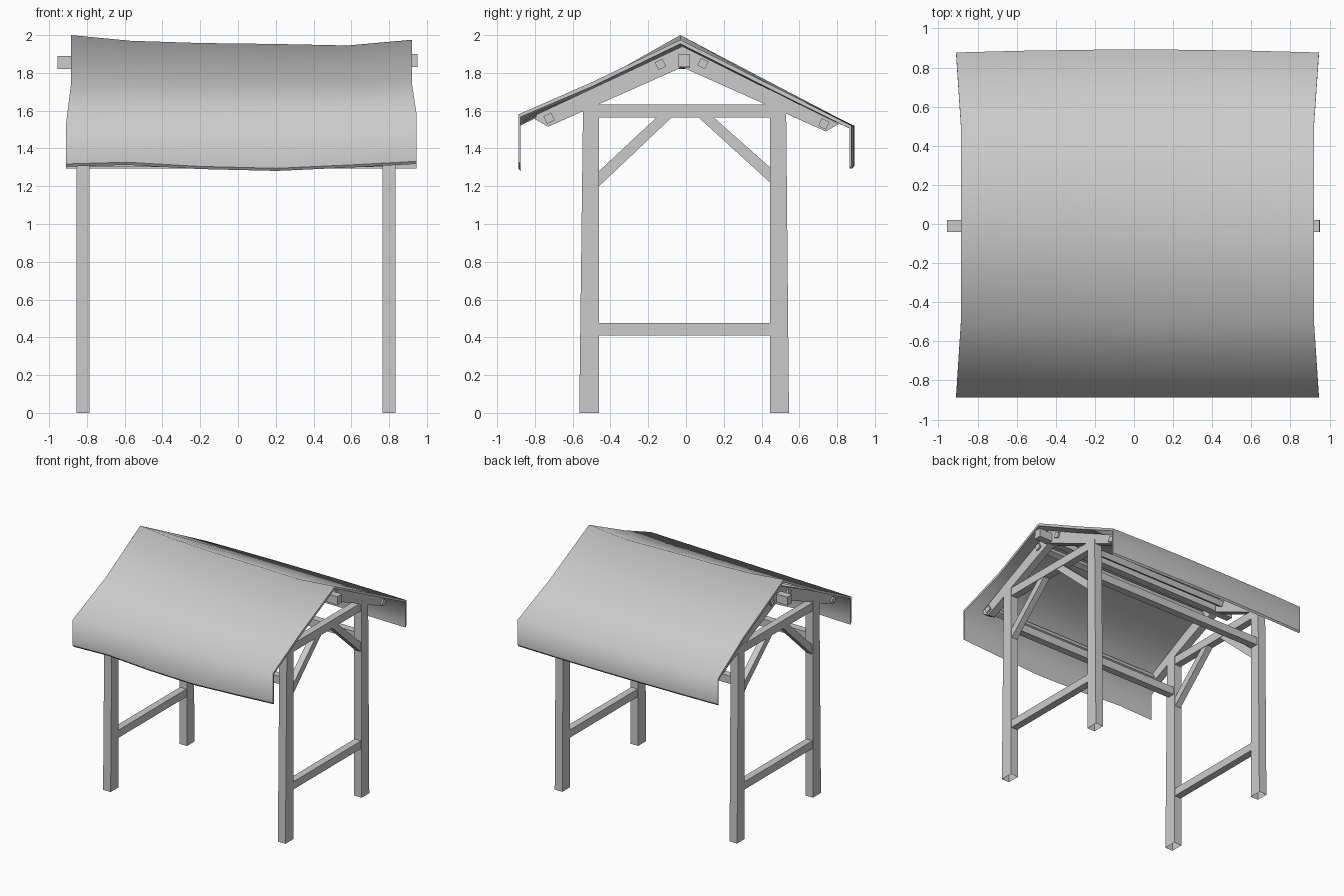
import bpy, bmesh
from mathutils import Vector, Matrix

cube = bpy.data.objects.get("Cube")
if cube:
    bpy.data.objects.remove(cube, do_unlink=True)

grey = bpy.data.materials.new("plain_grey")
grey.use_nodes = True
grey.diffuse_color = (0.6, 0.6, 0.6, 1)
grey.node_tree.nodes["Principled BSDF"].inputs["Base Color"].default_value = grey.diffuse_color


def finish(name, bm):
    bmesh.ops.recalc_face_normals(bm, faces=bm.faces)
    mesh = bpy.data.meshes.new(name)
    bm.to_mesh(mesh)
    bm.free()
    mesh.materials.append(grey)
    obj = bpy.data.objects.new(name, mesh)
    bpy.context.collection.objects.link(obj)
    return obj


def beam(name, a, b, width, depth):
    """Box timber from a to b; width lies level, depth lies across it."""
    a, b = Vector(a), Vector(b)
    along = (b - a).normalized()
    side = Vector((0, 0, 1)).cross(along).normalized()
    up = along.cross(side)
    turn = Matrix((along, side, up)).transposed().to_4x4()
    size = Matrix.Diagonal(((b - a).length, width, depth, 1))
    bm = bmesh.new()
    bmesh.ops.create_cube(bm, size=1, matrix=Matrix.Translation((a + b) / 2) @ turn @ size)
    return finish(name, bm)


def prism(name, x, thick, outline):
    """Extrude a (y, z) outline along x, centred on x."""
    bm = bmesh.new()
    face = bm.faces.new([bm.verts.new((x - thick / 2, y, z)) for y, z in outline])
    out = bmesh.ops.extrude_face_region(bm, geom=[face])
    bmesh.ops.translate(bm, verts=[v for v in out["geom"] if isinstance(v, bmesh.types.BMVert)],
                        vec=(thick, 0, 0))
    return finish(name, bm)


def post(name, x, inner, top_y, base_y):
    """Upright, wider at the foot, with an open underside."""
    obj = prism(name, x, 0.07, [(inner, 0), (base_y, 0), (top_y, 1.62), (inner, 1.65)])
    bm = bmesh.new()
    bm.from_mesh(obj.data)
    foot = [f for f in bm.faces if f.calc_center_median().z < 0.01]
    bmesh.ops.delete(bm, geom=foot, context="FACES_ONLY")
    bm.to_mesh(obj.data)
    bm.free()


# End frames
ENDS = (("right", -0.82), ("left", 0.80))
for side, x in ENDS:
    post("front_post_" + side, x, -0.46, -0.545, -0.565)
    post("back_post_" + side, x, 0.445, 0.53, 0.545)
    beam("low_rail_" + side, (x, -0.47, 0.443), (x, 0.455, 0.443), 0.06, 0.065)
    beam("tie_beam_" + side, (x, -0.47, 1.598), (x, 0.455, 1.598), 0.06, 0.068)
    prism("front_brace_" + side, x, 0.052, [(-0.46, 1.2), (-0.07, 1.57), (-0.15, 1.57), (-0.46, 1.28)])
    prism("back_brace_" + side, x, 0.052, [(0.445, 1.22), (0.445, 1.30), (0.14, 1.57), (0.06, 1.57)])
    # Rafter pair meeting at the ridge
    prism("front_rafter_" + side, x, 0.062, [(-0.02, 1.83), (-0.02, 1.94), (-0.79, 1.58), (-0.8, 1.555), (-0.73, 1.515)])
    prism("back_rafter_" + side, x, 0.062, [(-0.02, 1.83), (0.74, 1.49), (0.81, 1.53), (-0.02, 1.94)])

# Long timbers
beam("ridge_beam", (-0.955, -0.01, 1.855), (0.95, -0.01, 1.865), 0.06, 0.07)
beam("front_plate", (-0.8, -0.5, 1.335), (0.78, -0.5, 1.335), 0.06, 0.065)
beam("back_plate", (-0.8, 0.485, 1.335), (0.78, 0.485, 1.335), 0.06, 0.065)
for name, y, z, tilt in (("front_upper_purlin", -0.135, 1.845, 0.45), ("back_upper_purlin", 0.09, 1.85, -0.45),
                         ("front_lower_purlin", -0.725, 1.56, 0.45), ("back_lower_purlin", 0.73, 1.53, -0.45)):
    purlin = beam(name, (-0.865, 0, 0), (0.845, 0, 0), 0.045, 0.045)
    purlin.location = (0, y, z)
    purlin.rotation_euler.x = tilt

# Sagging cloth roof with hanging flaps: outer skin, lower lining, slanted rim
STATIONS = ((-0.885, 2.0, 1.318), (-0.57, 1.97, 1.327), (-0.2, 1.958, 1.305),
            (0.2, 1.953, 1.295), (0.58, 1.945, 1.313), (0.92, 1.975, 1.332))
bm = bmesh.new()
outer, lining = [], []
for x, ridge, hem in STATIONS:
    t = (x + 0.885) / 1.805
    front_eave, back_eave = 1.535 + 0.045 * t, 1.52
    bulge = 0.015 * (1 - (2 * t - 1) ** 2)
    profile = [(-0.888, hem), (-0.888, front_eave),
               (-0.5, front_eave + 0.43 * (ridge - front_eave)), (-0.03, ridge),
               (0.5, back_eave + 0.42 * (ridge - back_eave)),
               (0.877 + bulge, back_eave), (0.877 + bulge, 1.308)]
    points = [(x * (1.028 if abs(y) > 0.8 else 1), y, z) for y, z in profile]
    outer.append([bm.verts.new(p) for p in points])
    lining.append([bm.verts.new((px, y * 0.988, z - (0.014 if abs(y) > 0.8 else 0.021)))
                   for px, y, z in points])
for skin in (outer, lining):
    for r, s in zip(skin, skin[1:]):
        for i in range(len(r) - 1):
            bm.faces.new((r[i], s[i], s[i + 1], r[i + 1]))


def border(skin):
    return (skin[0] + [row[-1] for row in skin[1:-1]] + skin[-1][::-1]
            + [row[0] for row in skin[-2:0:-1]])


for face in bm.faces:
    face.smooth = True
a, b = border(outer), border(lining)
for i in range(len(a)):
    rim = bm.faces.new((a[i - 1], a[i], b[i], b[i - 1]))
    for edge in rim.edges:
        edge.smooth = False
finish("cloth_roof", bm)
